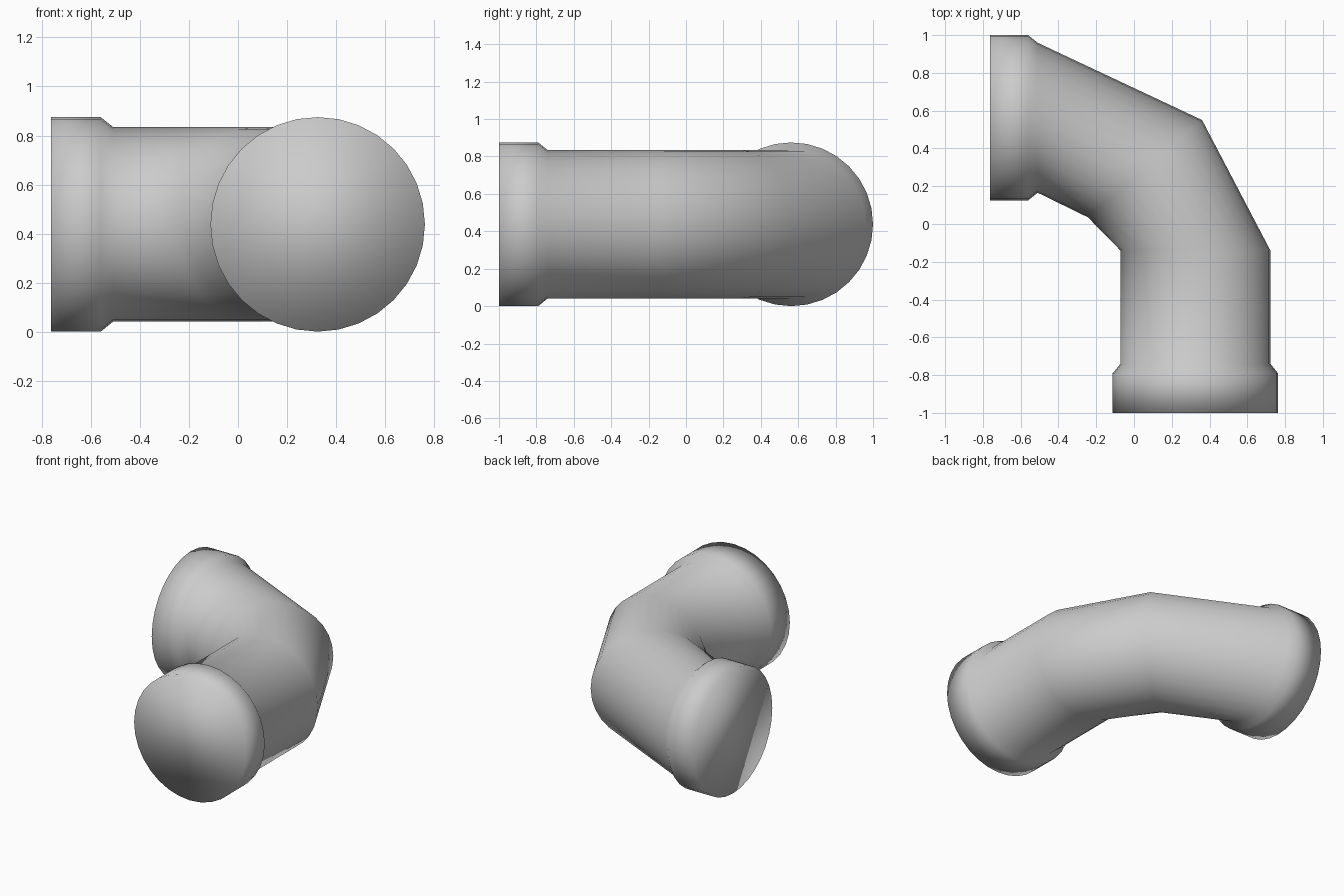
import bpy, bmesh, math
from mathutils import Vector

if "Cube" in bpy.data.objects:
    bpy.data.objects.remove(bpy.data.objects["Cube"])

SIDES = 32
WIDE, BORE = 0.4375, 0.397   # collar and pipe radii
AX, AY = 0.325, 0.5625       # centre lines of the two arms
Z = 0.4375

# Ring stations: centre x, centre y, radius, direction of the outer side of the bend
E, N, D = Vector((1, 0, 0)), Vector((0, 1, 0)), Vector((0.605, 0.515, 0)).normalized()
stations = [
    (AX, -1.0, WIDE, E), (AX, -0.79, WIDE, E),          # front collar
    (AX, -0.74, BORE, E), (AX, -0.14, BORE, E),         # front arm
    (0.058, 0.293, BORE, D),                            # mitre of the bend
    (-0.51, AY, BORE, N),                               # left arm
    (-0.56, AY, WIDE, N), (-0.7625, AY, WIDE, N),       # left collar
]

bm = bmesh.new()
rings = []
for x, y, r, out in stations:
    ring = []
    for i in range(SIDES):
        a = 2 * math.pi * i / SIDES
        ring.append(bm.verts.new(Vector((x, y, Z)) + out * r * math.cos(a)
                                 + Vector((0, 0, r * math.sin(a)))))
    rings.append(ring)

# Pipe walls between neighbouring rings
for a, b in zip(rings, rings[1:]):
    for i in range(SIDES):
        j = (i + 1) % SIDES
        bm.faces.new((a[i], a[j], b[j], b[i]))

# Closed ends
bm.faces.new(rings[0])
bm.faces.new(rings[-1])
bmesh.ops.recalc_face_normals(bm, faces=bm.faces)
for f in bm.faces:
    f.smooth = True

mesh = bpy.data.meshes.new("pipe_elbow")
bm.to_mesh(mesh)
bm.free()
bpy.context.collection.objects.link(bpy.data.objects.new("pipe_elbow", mesh))
